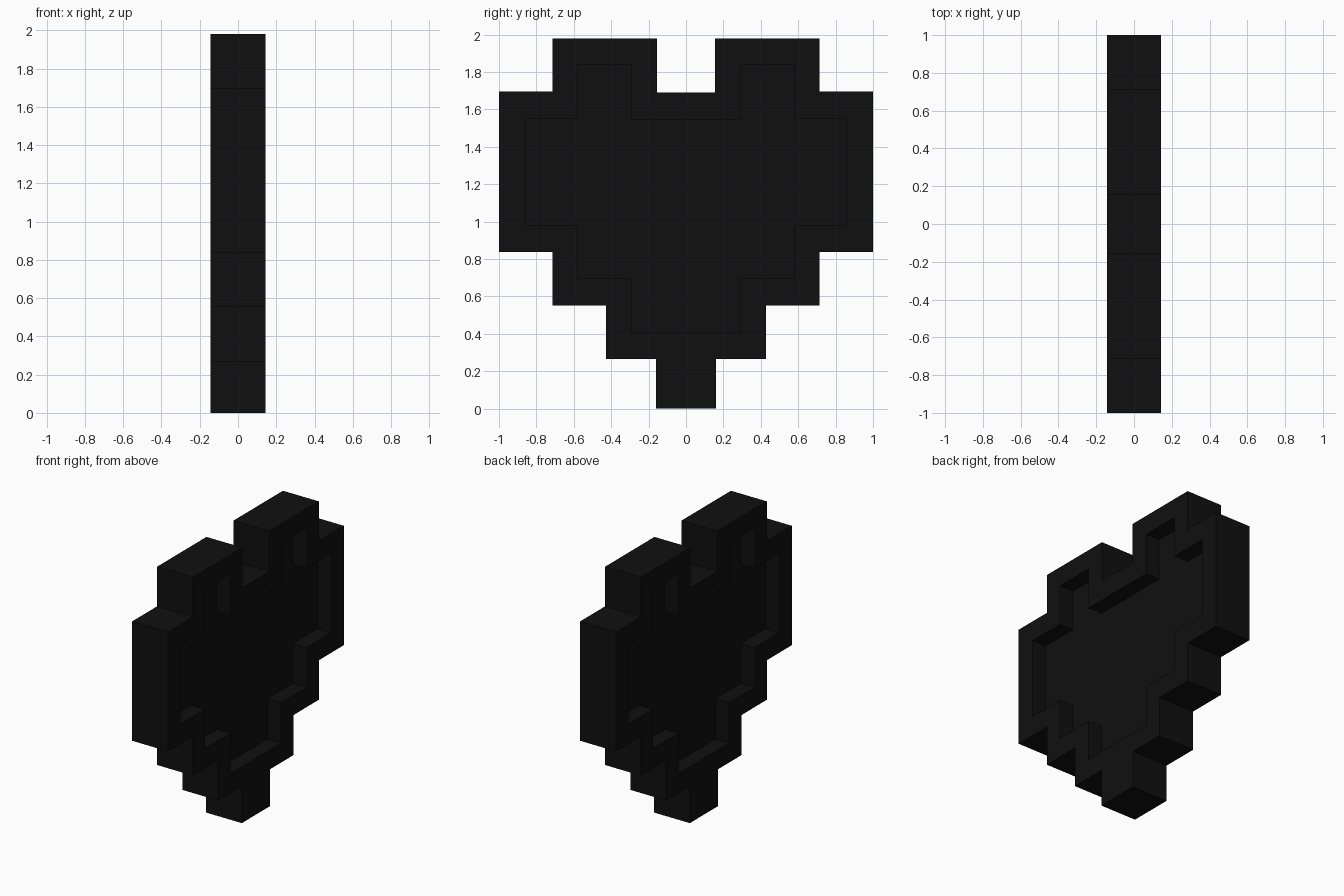
import bpy, bmesh

if "Cube" in bpy.data.objects:
    bpy.data.objects.remove(bpy.data.objects["Cube"])

HALF = 0.1425   # half thickness of the heart
DEPTH = 0.11    # depth of the recessed panel on each face


def prism(name, half_profile, x0, x1):
    """Mirror a half profile (y, z) across y = 0 and extrude it along x."""
    outline = half_profile + [(-y, z) for y, z in reversed(half_profile)]
    bm = bmesh.new()
    face = bm.faces.new([bm.verts.new((x0, y, z)) for y, z in outline])
    ext = bmesh.ops.extrude_face_region(bm, geom=[face])
    verts = [v for v in ext["geom"] if isinstance(v, bmesh.types.BMVert)]
    bmesh.ops.translate(bm, verts=verts, vec=(x1 - x0, 0, 0))
    bmesh.ops.recalc_face_normals(bm, faces=bm.faces)
    mesh = bpy.data.meshes.new(name)
    bm.to_mesh(mesh)
    bm.free()
    ob = bpy.data.objects.new(name, mesh)
    bpy.context.collection.objects.link(ob)
    return ob


# Stepped outline of the heart and the inset outline of its panel
outer = [(0.155, 1.69), (0.155, 1.98), (0.714, 1.98), (0.714, 1.695),
         (1.0, 1.695), (1.0, 0.837), (0.714, 0.837), (0.714, 0.553),
         (0.428, 0.553), (0.428, 0.265), (0.16, 0.265), (0.16, 0.0)]
inner = [(0.293, 1.545), (0.293, 1.84), (0.58, 1.84), (0.58, 1.55),
         (0.857, 1.55), (0.857, 0.98), (0.58, 0.98), (0.58, 0.695),
         (0.29, 0.695), (0.29, 0.405)]

heart = prism("pixel_heart", outer, -HALF, HALF)

# Recess both faces, leaving a raised rim
for side in (-1, 1):
    cutter = prism("panel_cutter", inner, side * (HALF - DEPTH), side * (HALF + 0.1))
    cutter.hide_render = True
    mod = heart.modifiers.new("recess", 'BOOLEAN')
    mod.operation = 'DIFFERENCE'
    mod.solver = 'EXACT'
    mod.object = cutter
    bpy.context.view_layer.objects.active = heart
    bpy.ops.object.modifier_apply(modifier=mod.name)
    bpy.data.objects.remove(cutter)

# Black finish
black = bpy.data.materials.new("black")
black.diffuse_color = (0.005, 0.005, 0.005, 1)
black.use_nodes = True
black.node_tree.nodes["Principled BSDF"].inputs["Base Color"].default_value = black.diffuse_color
heart.data.materials.clear()
heart.data.materials.append(black)
